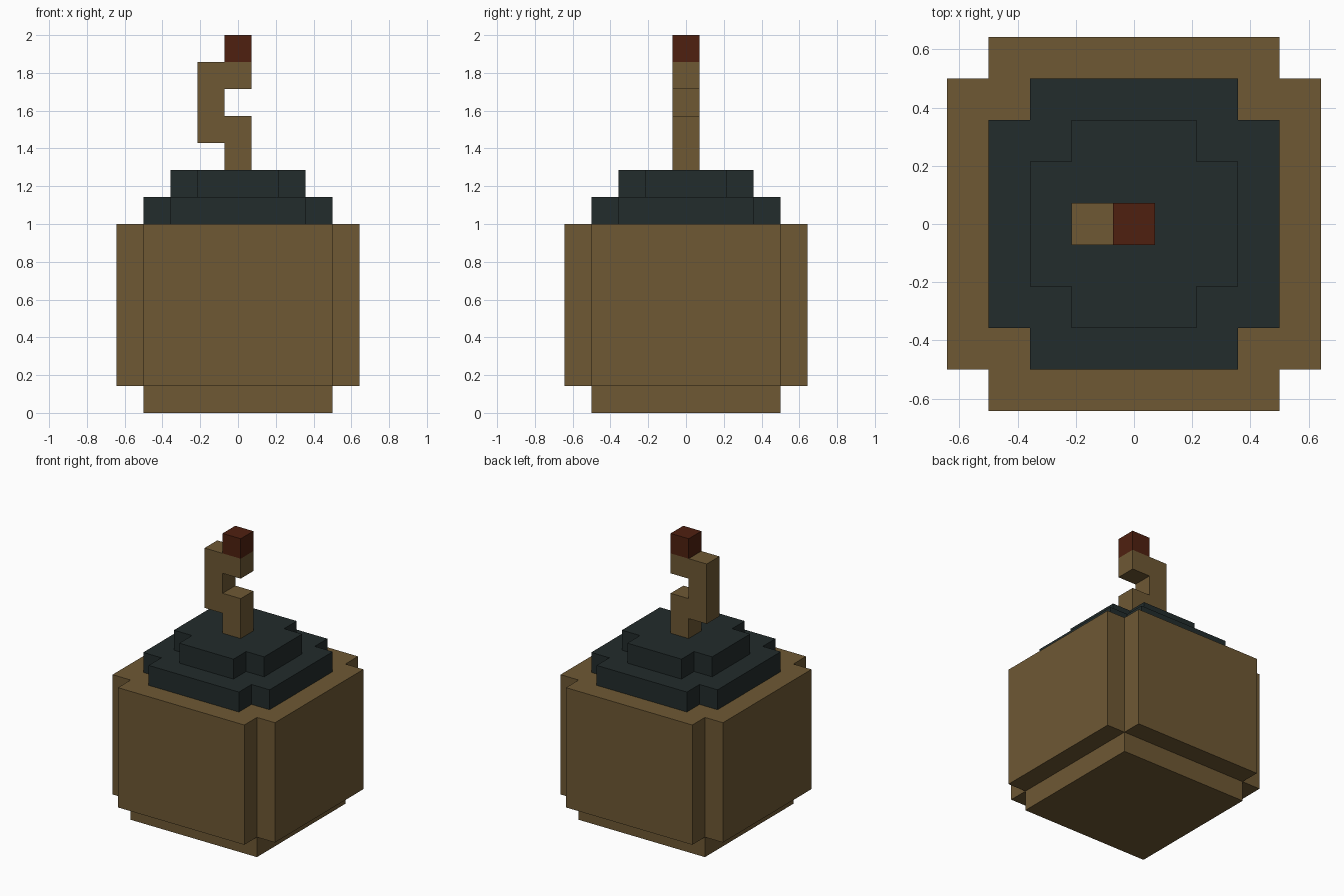
import bpy
import bmesh
from mathutils import Vector

if "Cube" in bpy.data.objects:
    bpy.data.objects.remove(bpy.data.objects["Cube"])

U = 1 / 7  # one block


def material(name, rgb):
    m = bpy.data.materials.new(name)
    m.diffuse_color = (*rgb, 1)
    m.use_nodes = True
    m.node_tree.nodes["Principled BSDF"].inputs["Base Color"].default_value = m.diffuse_color
    return m


brown = material("brown", (0.156, 0.098, 0.034))
dark = material("dark_slate", (0.016, 0.025, 0.025))
red = material("dark_red", (0.078, 0.0145, 0.005))


def prism(name, outline, start, depth, mat):
    """Extrude a closed outline (in blocks) along a depth vector."""
    bm = bmesh.new()
    start = Vector(start)
    face = bm.faces.new([bm.verts.new((Vector(p) + start) * U) for p in outline])
    ext = bmesh.ops.extrude_face_region(bm, geom=[face], use_keep_orig=True)
    moved = [g for g in ext["geom"] if isinstance(g, bmesh.types.BMVert)]
    bmesh.ops.translate(bm, verts=moved, vec=Vector(depth) * U)
    bmesh.ops.recalc_face_normals(bm, faces=bm.faces)
    mesh = bpy.data.meshes.new(name)
    bm.to_mesh(mesh)
    bm.free()
    mesh.materials.append(mat)
    obj = bpy.data.objects.new(name, mesh)
    bpy.context.collection.objects.link(obj)
    return obj


def square(h):
    return [(-h, -h, 0), (h, -h, 0), (h, h, 0), (-h, h, 0)]


def notched(h):
    """Square of half width h with one block cut from each corner."""
    n = h - 1
    quarter = [(h, -n), (h, n), (n, n)]
    pts = []
    for _ in range(4):
        pts += [(x, y, 0) for x, y in quarter]
        quarter = [(-y, x) for x, y in quarter]
    return pts


# Body: square foot under a notched block
prism("body_foot", square(3.5), (0, 0, 0), (0, 0, 1), brown)
prism("body", notched(4.5), (0, 0, 1), (0, 0, 6), brown)

# Stepped cap
prism("lower_cap", notched(3.5), (0, 0, 7), (0, 0, 1), dark)
prism("upper_cap", notched(2.5), (0, 0, 8), (0, 0, 1), dark)

# Bent fuse, drawn as a side profile
fuse = [(-.5, 9), (.5, 9), (.5, 11), (-.5, 11), (-.5, 12), (.5, 12),
        (.5, 13), (-1.5, 13), (-1.5, 10), (-.5, 10)]
prism("fuse", [(x, 0, z) for x, z in fuse], (0, -.5, 0), (0, 1, 0), brown)

# Burning tip
prism("fuse_tip", square(.5), (0, 0, 13), (0, 0, 1), red)
